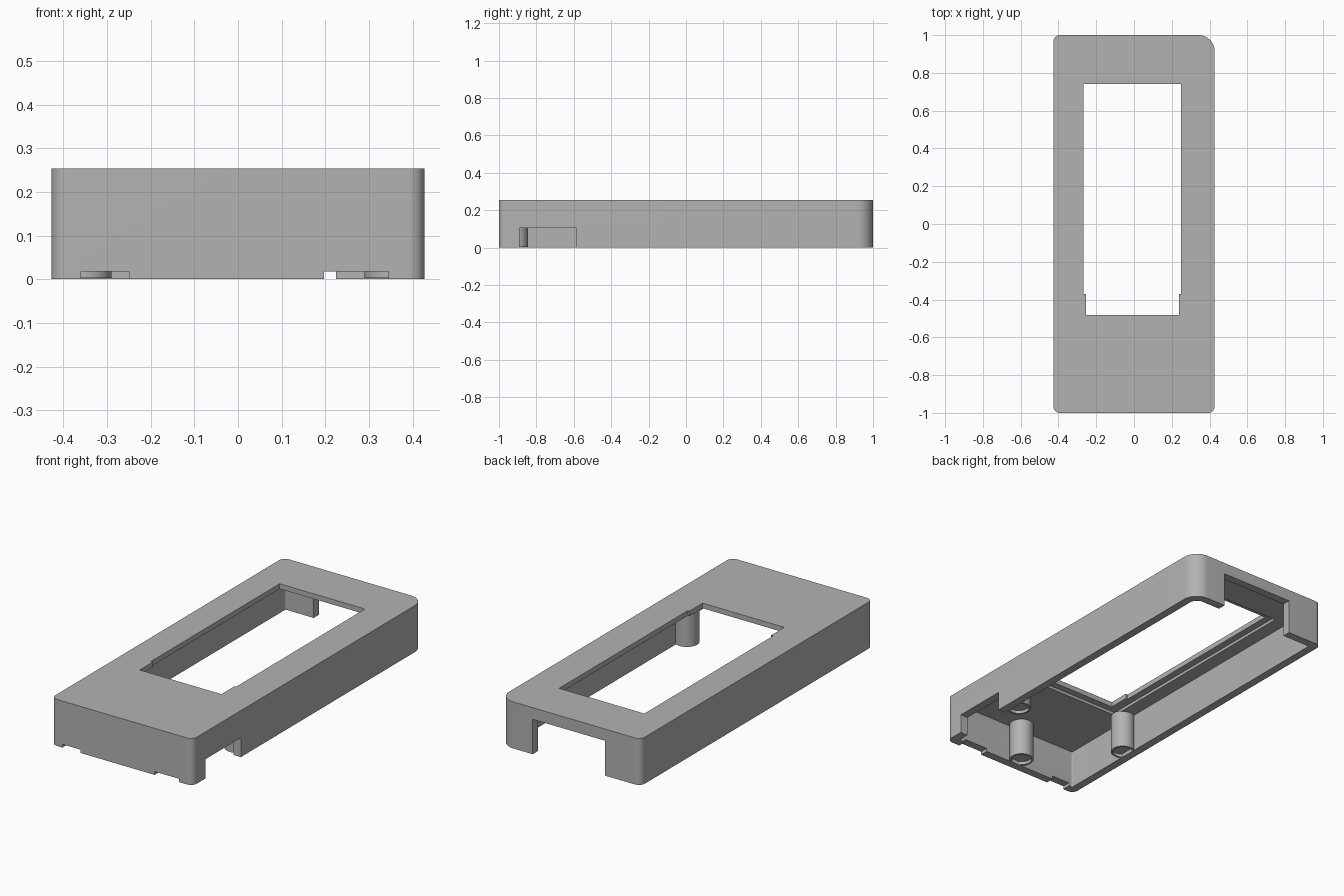
import bpy
import bmesh
from math import cos, sin, pi, radians

cube = bpy.data.objects.get("Cube")
if cube:
    bpy.data.objects.remove(cube, do_unlink=True)

HX, HY, HEIGHT, WALL = 0.427, 1.0, 0.254, 0.045
CEILING = 0.21

grey = bpy.data.materials.new("plain grey plastic")
grey.use_nodes = True
colour = (0.45, 0.45, 0.45, 1)
grey.diffuse_color = colour
grey.node_tree.nodes["Principled BSDF"].inputs["Base Color"].default_value = colour


def make_object(name, bm):
    bmesh.ops.recalc_face_normals(bm, faces=bm.faces)
    mesh = bpy.data.meshes.new(name)
    bm.to_mesh(mesh)
    bm.free()
    mesh.materials.append(grey)
    obj = bpy.data.objects.new(name, mesh)
    bpy.context.collection.objects.link(obj)
    return obj


def rounded_prism(name, hx, hy, z0, z1, big, small, steps=12):
    """Rounded rectangle whose +x +y corner has its own radius."""
    bm = bmesh.new()
    ring = []
    corners = [(1, 1, big), (-1, 1, small), (-1, -1, small), (1, -1, small)]
    for i, (sx, sy, r) in enumerate(corners):
        for k in range(steps + 1):
            a = pi / 2 * (i + k / steps)
            ring.append(bm.verts.new((sx * (hx - r) + r * cos(a),
                                      sy * (hy - r) + r * sin(a), z0)))
    base = bm.faces.new(ring)
    grown = bmesh.ops.extrude_face_region(bm, geom=[base])["geom"]
    top = [v for v in grown if isinstance(v, bmesh.types.BMVert)]
    bmesh.ops.translate(bm, verts=top, vec=(0, 0, z1 - z0))
    return make_object(name, bm)


def box(name, x0, x1, y0, y1, z0, z1):
    bm = bmesh.new()
    bmesh.ops.create_cube(bm, size=1)
    for v in bm.verts:
        v.co = (x1 if v.co.x > 0 else x0, y1 if v.co.y > 0 else y0,
                z1 if v.co.z > 0 else z0)
    return make_object(name, bm)


def cut(target, cutter):
    mod = target.modifiers.new("cut", "BOOLEAN")
    mod.operation = "DIFFERENCE"
    mod.solver = "EXACT"
    mod.object = cutter
    bpy.context.view_layer.objects.active = target
    bpy.ops.object.modifier_apply(modifier=mod.name)
    bpy.data.objects.remove(cutter, do_unlink=True)


def smooth(obj):
    bpy.ops.object.select_all(action="DESELECT")
    obj.select_set(True)
    bpy.context.view_layer.objects.active = obj
    bpy.ops.object.shade_smooth_by_angle(angle=radians(30))


# Hollow case, open underneath
case = rounded_prism("case_shell", HX, HY, 0, HEIGHT, 0.085, 0.035)
cut(case, rounded_prism("cavity", HX - WALL, HY - WALL, -0.1, CEILING, 0.045, 0.005))

# Shallow pocket under the window, then the stepped window itself
cut(case, box("window_pocket", -0.305, 0.285, -0.52, 0.775, 0.1, 0.226))
cut(case, box("window_wide", -0.267, 0.248, -0.37, 0.74, 0.1, 0.4))
cut(case, box("window_narrow", -0.255, 0.238, -0.483, -0.3, 0.1, 0.4))

# Back opening, side port and two slots in the front edge
cut(case, box("back_opening", -0.212, 0.225, 0.9, 1.1, -0.1, 0.19))
cut(case, box("side_port", 0.36, 0.5, -0.89, -0.585, -0.1, 0.105))
for x0, x1 in ((-0.36, -0.25), (0.197, 0.345)):
    cut(case, box("front_slot", x0, x1, -1.1, -0.94, -0.1, 0.018))
smooth(case)


# Screw posts hanging from the ceiling, each with a recessed end
def post(name, x, y, radius=0.062, sides=40):
    bm = bmesh.new()
    profile = [(0, 0.02), (0.052, 0.02), (0.052, 0.003), (radius, 0.003),
               (radius, CEILING + 0.005)]
    verts = [bm.verts.new((r, 0, z)) for r, z in profile]
    edges = [bm.edges.new(pair) for pair in zip(verts, verts[1:])]
    bmesh.ops.spin(bm, geom=verts + edges, cent=(0, 0, 0), axis=(0, 0, 1),
                   angle=2 * pi, steps=sides)
    bmesh.ops.remove_doubles(bm, verts=bm.verts, dist=0.0005)
    rim = [e for e in bm.edges if e.is_boundary]
    bmesh.ops.holes_fill(bm, edges=rim, sides=0)
    bmesh.ops.translate(bm, verts=bm.verts, vec=(x, y, 0))
    smooth(make_object(name, bm))


post("front_post", 0, -0.908)
post("left_post", 0.352, -0.51)
post("right_post", -0.352, -0.51)
